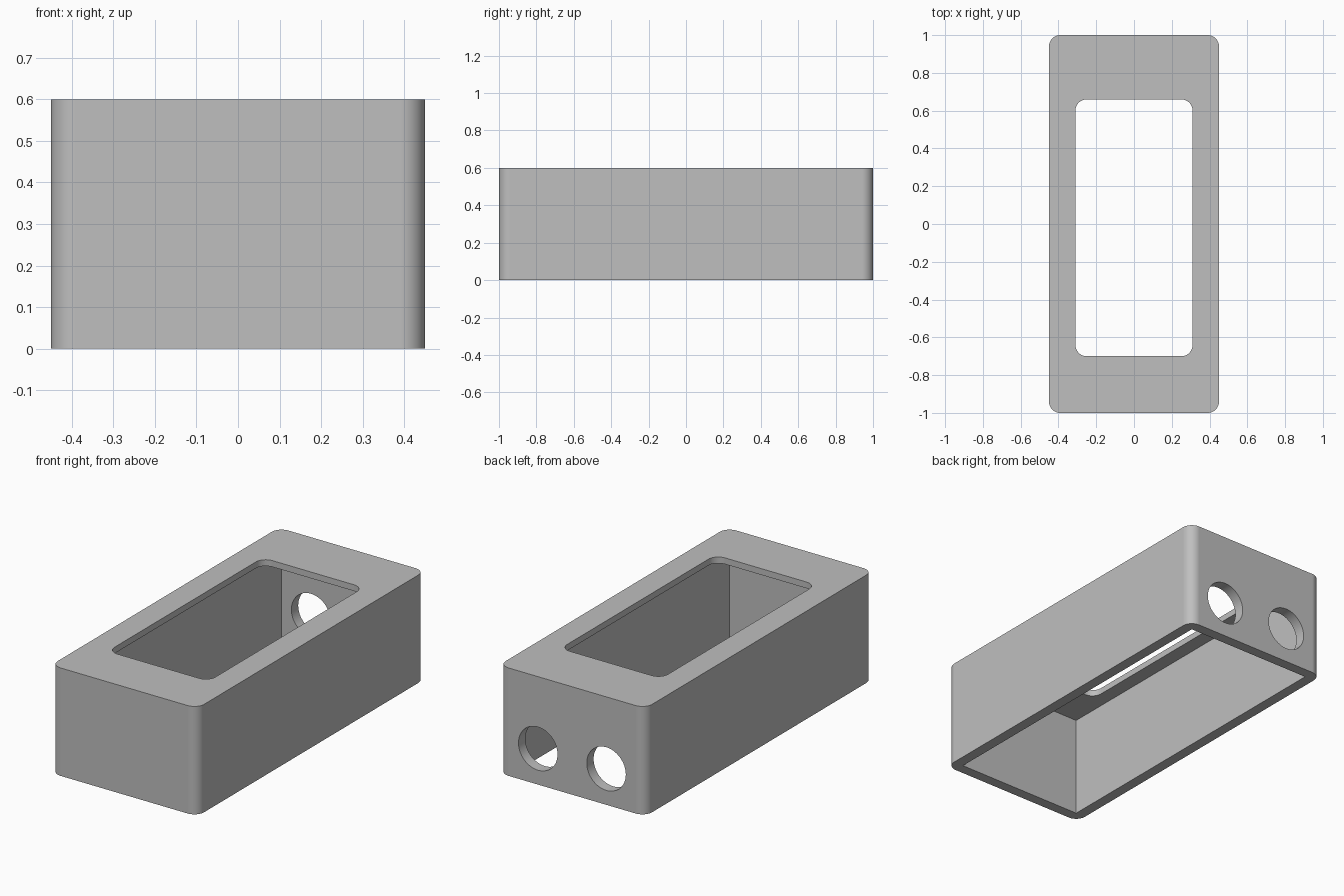
import bpy
import bmesh
from math import pi, cos, sin
from mathutils import Matrix

cube = bpy.data.objects.get("Cube")
if cube:
    bpy.data.objects.remove(cube, do_unlink=True)

LENGTH, WIDTH, HEIGHT = 2.0, 0.9, 0.6
WALL, ROOF, RADIUS = 0.06, 0.035, 0.06

grey = bpy.data.materials.new("plain grey")
grey.use_nodes = True
grey.diffuse_color = (0.52, 0.52, 0.52, 1)
grey.node_tree.nodes["Principled BSDF"].inputs["Base Color"].default_value = grey.diffuse_color


def finish(name, bm):
    """Turn a bmesh into a linked object."""
    bmesh.ops.recalc_face_normals(bm, faces=bm.faces)
    mesh = bpy.data.meshes.new(name)
    bm.to_mesh(mesh)
    bm.free()
    mesh.materials.append(grey)
    obj = bpy.data.objects.new(name, mesh)
    bpy.context.collection.objects.link(obj)
    return obj


def rounded_prism(name, x0, x1, y0, y1, z0, z1, radius=0, steps=12):
    """Upright prism on a rectangle; radius 0 gives sharp corners."""
    bm = bmesh.new()
    corners = [(x1, y1, -1, -1), (x0, y1, 1, -1), (x0, y0, 1, 1), (x1, y0, -1, 1)]
    ring = []
    for i, (x, y, sx, sy) in enumerate(corners):
        for k in range(steps + 1 if radius else 1):
            a = (i + k / steps) * pi / 2
            px = x + radius * (sx + cos(a))
            py = y + radius * (sy + sin(a))
            ring.append(bm.verts.new((px, py, z0)))
    base = bm.faces.new(ring)
    top = bmesh.ops.extrude_face_region(bm, geom=[base])["geom"]
    verts = [g for g in top if isinstance(g, bmesh.types.BMVert)]
    bmesh.ops.translate(bm, verts=verts, vec=(0, 0, z1 - z0))
    return finish(name, bm)


def round_hole(name, x, z, radius):
    """Cylinder along y passing through the back wall."""
    bm = bmesh.new()
    place = Matrix.Translation((x, LENGTH / 2 - WALL / 2, z)) @ Matrix.Rotation(pi / 2, 4, "X")
    bmesh.ops.create_cone(bm, cap_ends=True, segments=64, radius1=radius,
                          radius2=radius, depth=WALL * 3, matrix=place)
    return finish(name, bm)


# Outer body with rounded upright corners
hx, hy = WIDTH / 2, LENGTH / 2
case = rounded_prism("case_shell", -hx, hx, -hy, hy, 0, HEIGHT, RADIUS)

# Open-bottomed cavity, top window and two cable holes in the back
ix, iy = hx - WALL, hy - WALL
cutters = [
    rounded_prism("cavity_cutter", -ix, ix, -iy, iy, -0.1, HEIGHT - ROOF),
    rounded_prism("window_cutter", -0.31, 0.31, -0.70, 0.66, HEIGHT / 2, HEIGHT + 0.1, RADIUS),
]
cutters += [round_hole("back_hole_cutter", x, 0.2, 0.12) for x in (-0.21, 0.21)]

bpy.ops.object.select_all(action="DESELECT")
bpy.context.view_layer.objects.active = case
case.select_set(True)
for cutter in cutters:
    cutter.hide_render = True
    mod = case.modifiers.new("cut", "BOOLEAN")
    mod.operation = "DIFFERENCE"
    mod.solver = "EXACT"
    mod.object = cutter
    bpy.ops.object.modifier_apply(modifier=mod.name)
    bpy.data.objects.remove(cutter, do_unlink=True)

# Smooth corners and holes, crisp edges, flat walls
bpy.ops.object.shade_smooth_by_angle(angle=pi / 6)
flatten = case.modifiers.new("flat walls", "WEIGHTED_NORMAL")
flatten.keep_sharp = True
